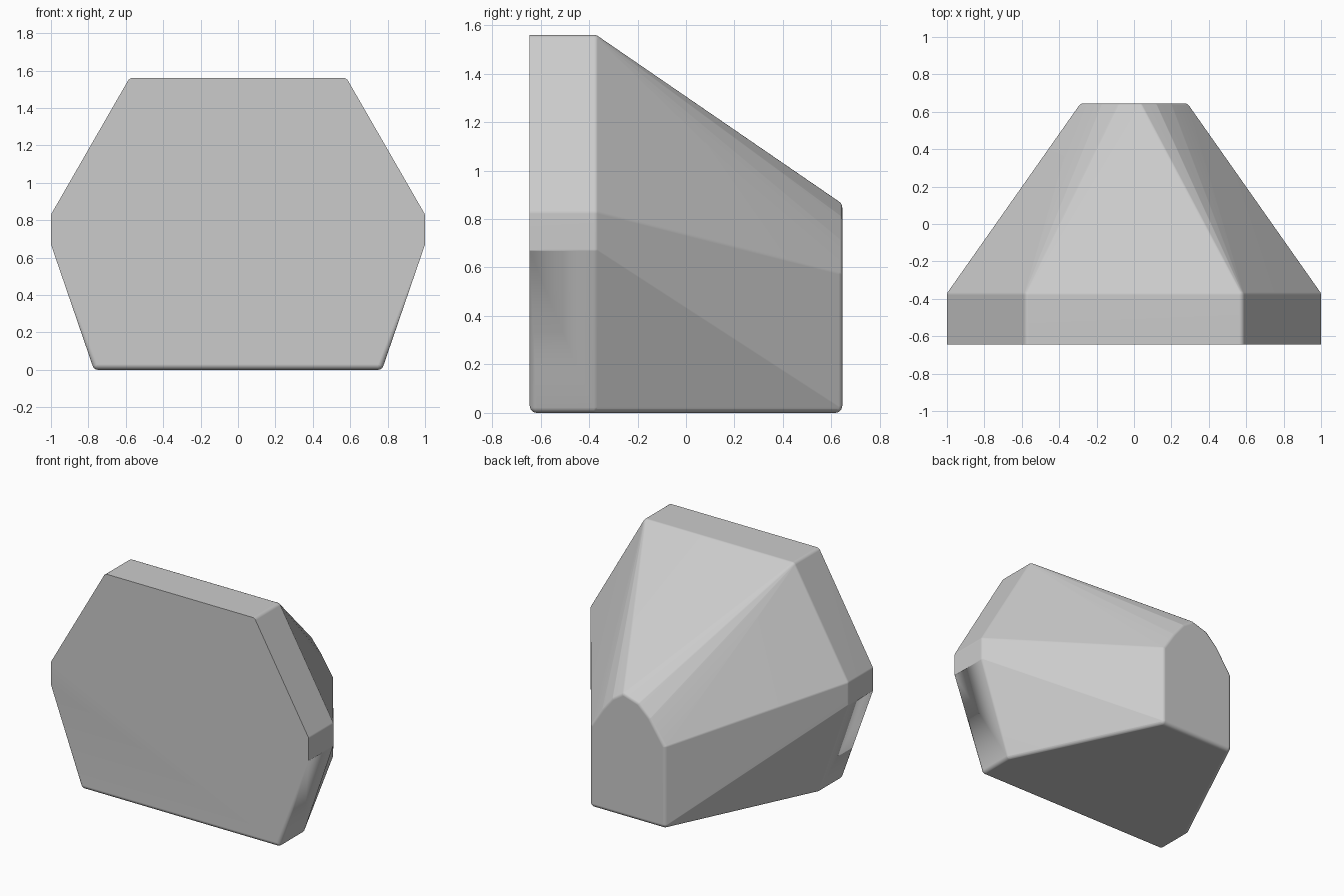
import bpy
import bmesh
from math import sin, cos, pi, radians
from mathutils import Vector

cube = bpy.data.objects.get("Cube")
if cube:
    bpy.data.objects.remove(cube)

R = 0.03          # edge rounding radius
STEPS = 24        # points around each rounding
FRONT, SHOULDER, BACK = -0.645, -0.38, 0.645


def inset(poly, dist):
    """Move every side of a counter-clockwise outline inwards."""
    result = []
    for i, corner in enumerate(poly):
        p = Vector(corner)
        a = (p - Vector(poly[i - 1])).normalized()
        b = (Vector(poly[(i + 1) % len(poly)]) - p).normalized()
        na, nb = Vector((-a.y, a.x)), Vector((-b.y, b.x))
        result.append(p + (na + nb) * dist / (1 + na.dot(nb)))
    return result


def add_disc(bm, x, y, z, radius):
    for k in range(STEPS):
        t = 2 * pi * k / STEPS
        bm.verts.new((x + radius * cos(t), y, z + radius * sin(t)))


def add_ball(bm, x, y, z):
    """Rings of points stacked along y, ending in a pole at each side."""
    half = STEPS // 2
    for k in range(1, half):
        t = pi * k / half
        add_disc(bm, x, y - R * cos(t), z, R * sin(t))
    for side in (-R, R):
        bm.verts.new((x, y + side, z))


# Outlines (x, z): six-sided slab with clipped flanks, and arched rear end
slab = [(-0.77, 0), (0.77, 0), (1, 0.67), (1, 0.83),
        (0.58, 1.56), (-0.58, 1.56), (-1, 0.83), (-1, 0.67)]
arch = [(-0.3, 0), (0.3, 0), (0.3, 0.58), (0.21, 0.72), (0.13, 0.82),
        (0.04, 0.88), (-0.09, 0.84), (-0.18, 0.755), (-0.3, 0.58)]

# Rounded tapering housing: hull over the roundings placed at every corner
bm = bmesh.new()
for x, z in inset(slab, R):
    add_ball(bm, x, SHOULDER, z)
    if z < 0.1:
        add_ball(bm, x, FRONT + R, z)     # rounded lower front edge
    else:
        add_disc(bm, x, FRONT, z, R)      # crisp front rim
for x, z in inset(arch, R):
    add_ball(bm, x, BACK - R, z)

hull = bmesh.ops.convex_hull(bm, input=bm.verts[:])
loose = {g for g in hull["geom_interior"] + hull["geom_unused"]
         if isinstance(g, bmesh.types.BMVert)}
bmesh.ops.delete(bm, geom=list(loose), context="VERTS")
bmesh.ops.dissolve_limit(bm, angle_limit=radians(0.5),
                         verts=bm.verts[:], edges=bm.edges[:])
bmesh.ops.recalc_face_normals(bm, faces=bm.faces[:])

mesh = bpy.data.meshes.new("housing")
bm.to_mesh(mesh)
bm.free()
housing = bpy.data.objects.new("housing", mesh)
bpy.context.collection.objects.link(housing)

# Plain grey
grey = bpy.data.materials.new("light_grey")
grey.use_nodes = True
colour = (0.6, 0.6, 0.6, 1)
grey.diffuse_color = colour
grey.node_tree.nodes["Principled BSDF"].inputs["Base Color"].default_value = colour
mesh.materials.append(grey)

# Soft roundings between flat faces
bpy.ops.object.select_all(action="DESELECT")
housing.select_set(True)
bpy.context.view_layer.objects.active = housing
bpy.ops.object.shade_smooth_by_angle(angle=radians(30))
weighted = housing.modifiers.new("flat_face_shading", "WEIGHTED_NORMAL")
weighted.keep_sharp = True
